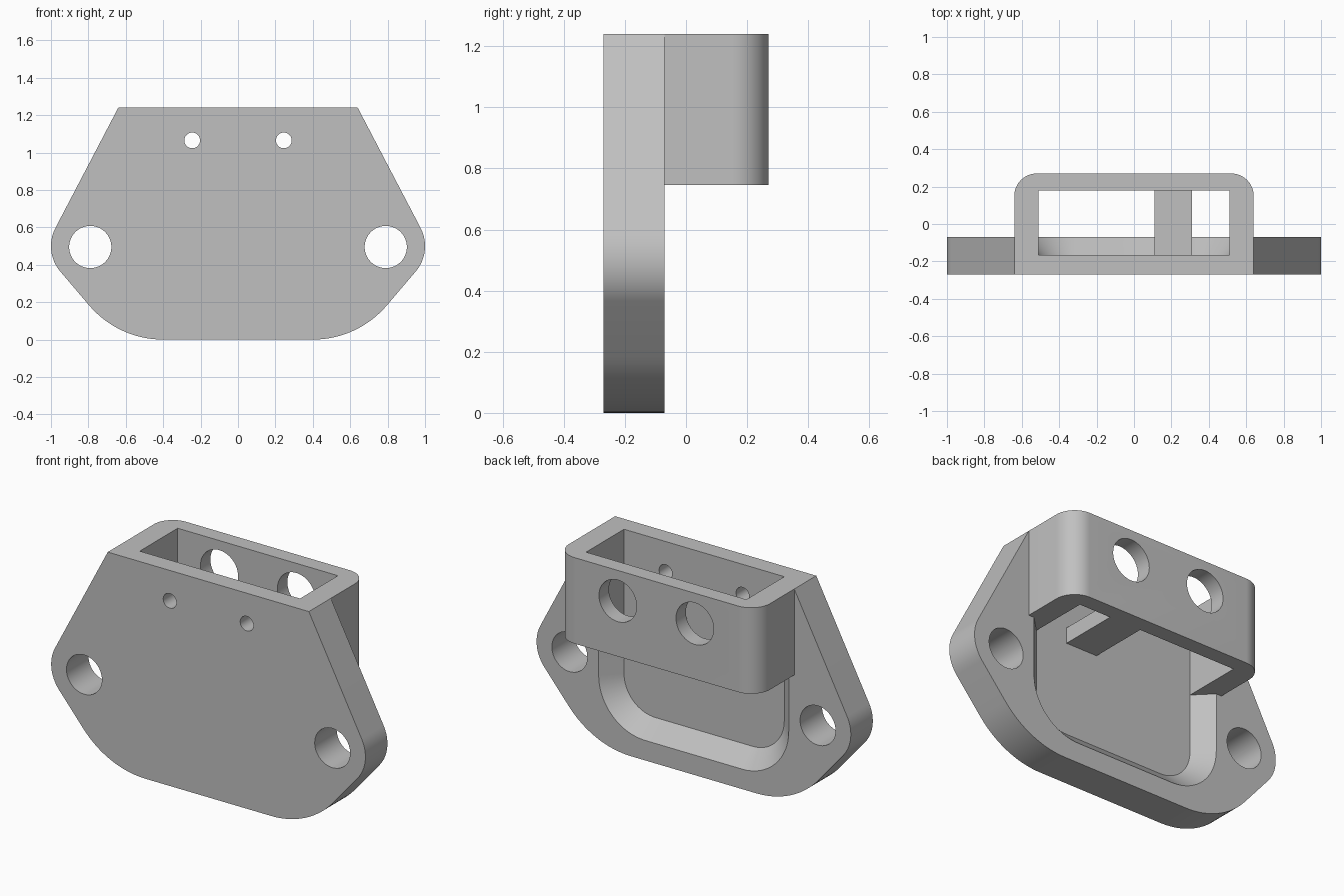
import bpy, bmesh
from math import cos, sin, radians

if "Cube" in bpy.data.objects:
    bpy.data.objects.remove(bpy.data.objects["Cube"], do_unlink=True)

TOP, RIM = 1.24, 0.745                        # top edge, underside of housing
FRONT, FLOOR, BACK, REAR = -0.27, -0.165, -0.07, 0.27


def arc(cx, cy, r, a0, a1, n=16):
    steps = [radians(a0 + (a1 - a0) * i / n) for i in range(n + 1)]
    return [(cx + r * cos(a), cy + r * sin(a)) for a in steps]


def mirrored(half):
    """Close a right-hand half profile with its mirror image."""
    return half + [(-x, v) for x, v in reversed(half)]


def along_y(profile, y):
    return [(x, y, z) for x, z in profile]


def along_z(profile, z):
    return [(x, y, z) for x, y in profile]


def solid(name, loop_a, loop_b):
    """Closed solid between two matching loops."""
    bm = bmesh.new()
    a = [bm.verts.new(p) for p in loop_a]
    b = [bm.verts.new(p) for p in loop_b]
    bm.faces.new(a)
    bm.faces.new(b)
    for i in range(len(a)):
        j = (i + 1) % len(a)
        bm.faces.new((a[i], a[j], b[j], b[i]))
    bmesh.ops.recalc_face_normals(bm, faces=bm.faces)
    mesh = bpy.data.meshes.new(name)
    bm.to_mesh(mesh)
    bm.free()
    obj = bpy.data.objects.new(name, mesh)
    bpy.context.collection.objects.link(obj)
    return obj


def box(name, x0, x1, y0, y1, z0, z1):
    rect = [(x0, y0), (x1, y0), (x1, y1), (x0, y1)]
    return solid(name, along_z(rect, z0), along_z(rect, z1))


def hole(name, x, z, r, y0, y1):
    ring = arc(x, z, r, 0, 360, 48)[:-1]
    return solid(name, along_y(ring, y0), along_y(ring, y1))


def combine(target, tool, operation):
    mod = target.modifiers.new(operation, 'BOOLEAN')
    mod.operation, mod.object, mod.solver = operation, tool, 'EXACT'
    graph = bpy.context.evaluated_depsgraph_get()
    result = bpy.data.meshes.new_from_object(target.evaluated_get(graph))
    target.modifiers.clear()
    target.data = result
    bpy.data.objects.remove(tool, do_unlink=True)


# Mounting plate with rounded ears
outline = mirrored(arc(0.4, 0.52, 0.52, -90, -40)
                   + arc(0.79, 0.5, 0.21, -40, 27.7)
                   + [(0.64, TOP)])
bracket = solid("mounting_bracket", along_y(outline, FRONT), along_y(outline, BACK))

# Housing with rounded rear corners
shell = mirrored([(0.64, -0.12)] + arc(0.52, REAR - 0.12, 0.12, 0, 90))
combine(bracket, solid("housing", along_z(shell, RIM), along_z(shell, TOP)), 'UNION')

# Open cavity inside the housing
combine(bracket, box("cavity", -0.51, 0.51, FLOOR, 0.18, 0.6, 1.4), 'DIFFERENCE')


# Flared pocket in the back of the plate
def pocket(grow):
    r = 0.2 + grow
    return mirrored(arc(0.31, 0.41, r, -90, 0) + [(0.51 + grow, RIM)])


flare = 0.12
combine(bracket, solid("pocket", along_y(pocket(0), FLOOR),
                       along_y(pocket(flare), FLOOR + flare)), 'DIFFERENCE')

# Ear holes, screw holes and access holes
for side in (-1, 1):
    for name, x, z, r, y0, y1 in (("ear_hole", 0.79, 0.495, 0.113, -0.5, 0.1),
                                  ("screw_hole", 0.245, 1.065, 0.042, -0.5, -0.1),
                                  ("access_hole", 0.245, 1.065, 0.12, 0.1, 0.5)):
        combine(bracket, hole(name, side * x, z, r, y0, y1), 'DIFFERENCE')

# Cross bar at the bottom of the cavity
combine(bracket, box("cross_bar", 0.11, 0.31, -0.2, 0.22, RIM, RIM + 0.09), 'UNION')

# Single grey finish
grey = bpy.data.materials.new("plain_grey")
grey.use_nodes = True
color = (0.53, 0.53, 0.53, 1)
grey.diffuse_color = color
grey.node_tree.nodes["Principled BSDF"].inputs["Base Color"].default_value = color
bracket.data.materials.clear()
bracket.data.materials.append(grey)

# Smooth rounds, sharp edges
bpy.ops.object.select_all(action='DESELECT')
bracket.select_set(True)
bpy.context.view_layer.objects.active = bracket
bpy.ops.object.shade_smooth_by_angle(angle=radians(25))
